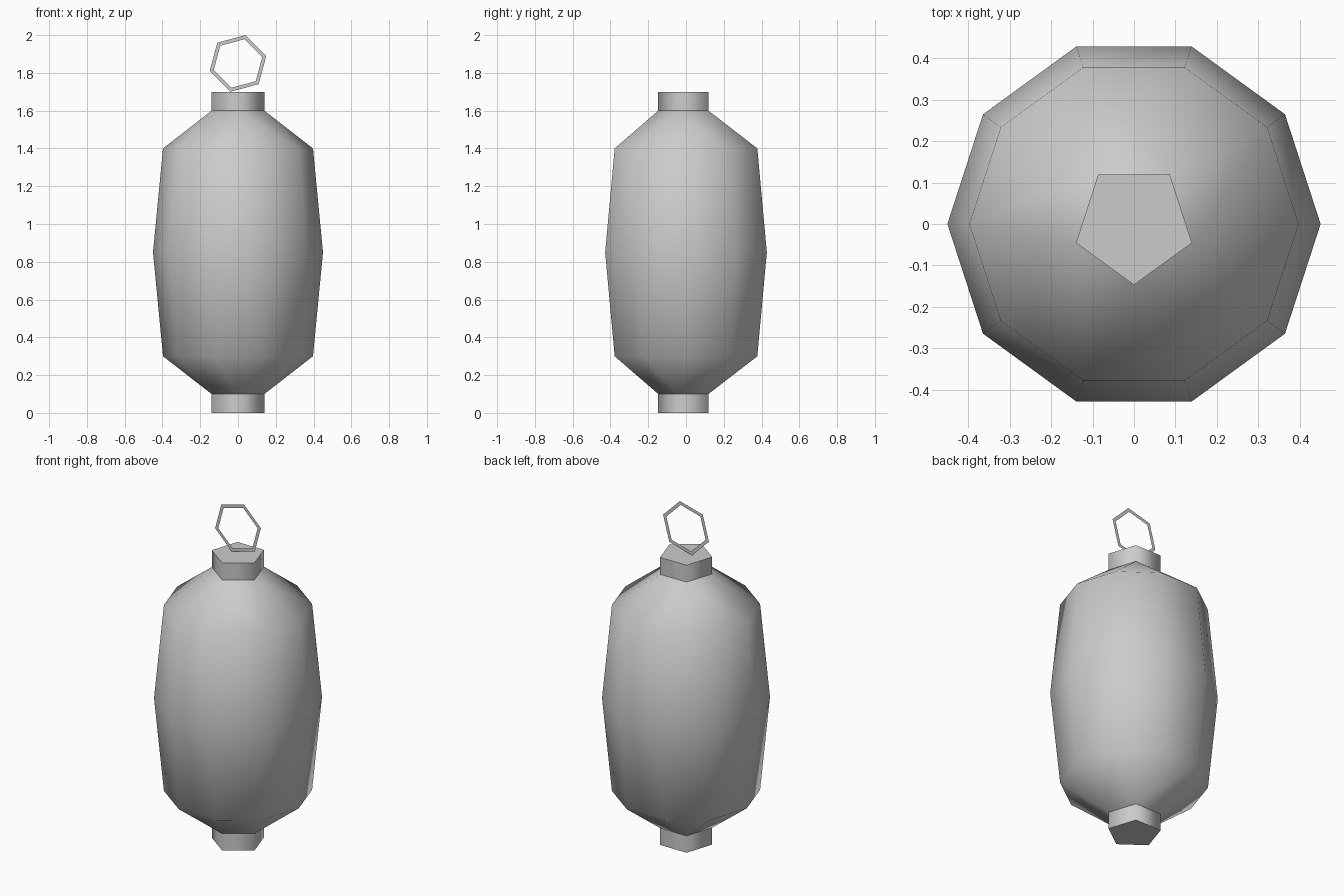
import bpy
import bmesh
from math import cos, sin, radians

cube = bpy.data.objects.get("Cube")
if cube:
    bpy.data.objects.remove(cube, do_unlink=True)

# One plain grey for every part
grey = bpy.data.materials.new("plain_grey")
grey.use_nodes = True
colour = (0.6, 0.6, 0.6, 1)
grey.diffuse_color = colour
grey.node_tree.nodes["Principled BSDF"].inputs["Base Color"].default_value = colour


def make_object(name, bm):
    bmesh.ops.recalc_face_normals(bm, faces=bm.faces)
    mesh = bpy.data.meshes.new(name)
    bm.to_mesh(mesh)
    bm.free()
    mesh.materials.append(grey)
    obj = bpy.data.objects.new(name, mesh)
    bpy.context.collection.objects.link(obj)
    return obj


def ring(bm, sides, radius, z, start=0):
    angles = [radians(start + 360 * i / sides) for i in range(sides)]
    return [bm.verts.new((radius * cos(a), radius * sin(a), z)) for a in angles]


def bridge(bm, lower, upper):
    n = len(lower)
    for i in range(n):
        j = (i + 1) % n
        bm.faces.new((lower[i], lower[j], upper[j], upper[i]))


def taper(bm, wide, narrow):
    # Each pentagon corner sits over the middle of a decagon edge
    for j in range(5):
        a, b, c = (wide[(7 + 2 * j + k) % 10] for k in range(3))
        bm.faces.new((narrow[j], a, b))
        bm.faces.new((narrow[j], b, c, narrow[(j + 1) % 5]))


CAP_RADIUS = 0.147

# Ten-sided lantern body, closing down to the five-sided caps
bm = bmesh.new()
bands = [ring(bm, 10, r, z) for r, z in ((0.397, 0.3), (0.45, 0.85), (0.397, 1.4))]
for lower, upper in zip(bands, bands[1:]):
    bridge(bm, lower, upper)
taper(bm, bands[0], ring(bm, 5, CAP_RADIUS, 0.1, -90))
taper(bm, bands[-1], ring(bm, 5, CAP_RADIUS, 1.6, -90))
body = make_object("lantern_body", bm)
body.data.shade_smooth()

# Five-sided caps with flat ends and softly shaded sides
for name, z in (("bottom_cap", 0), ("top_cap", 1.6)):
    bm = bmesh.new()
    low = ring(bm, 5, CAP_RADIUS, z, -90)
    high = ring(bm, 5, CAP_RADIUS, z + 0.1, -90)
    bridge(bm, low, high)
    bm.faces.new(low)
    bm.faces.new(high)
    cap = make_object(name, bm)
    bpy.ops.object.select_all(action="DESELECT")
    cap.select_set(True)
    bpy.context.view_layer.objects.active = cap
    bpy.ops.object.shade_smooth_by_angle(angle=radians(80))

# Flat six-sided hanging ring, standing upright on the top cap
bm = bmesh.new()
bridge(bm, ring(bm, 6, 0.133, 0, 15), ring(bm, 6, 0.155, 0, 15))
hanger = make_object("hanging_ring", bm)
hanger.rotation_euler.x = radians(90)
hanger.location.z = 1.85
